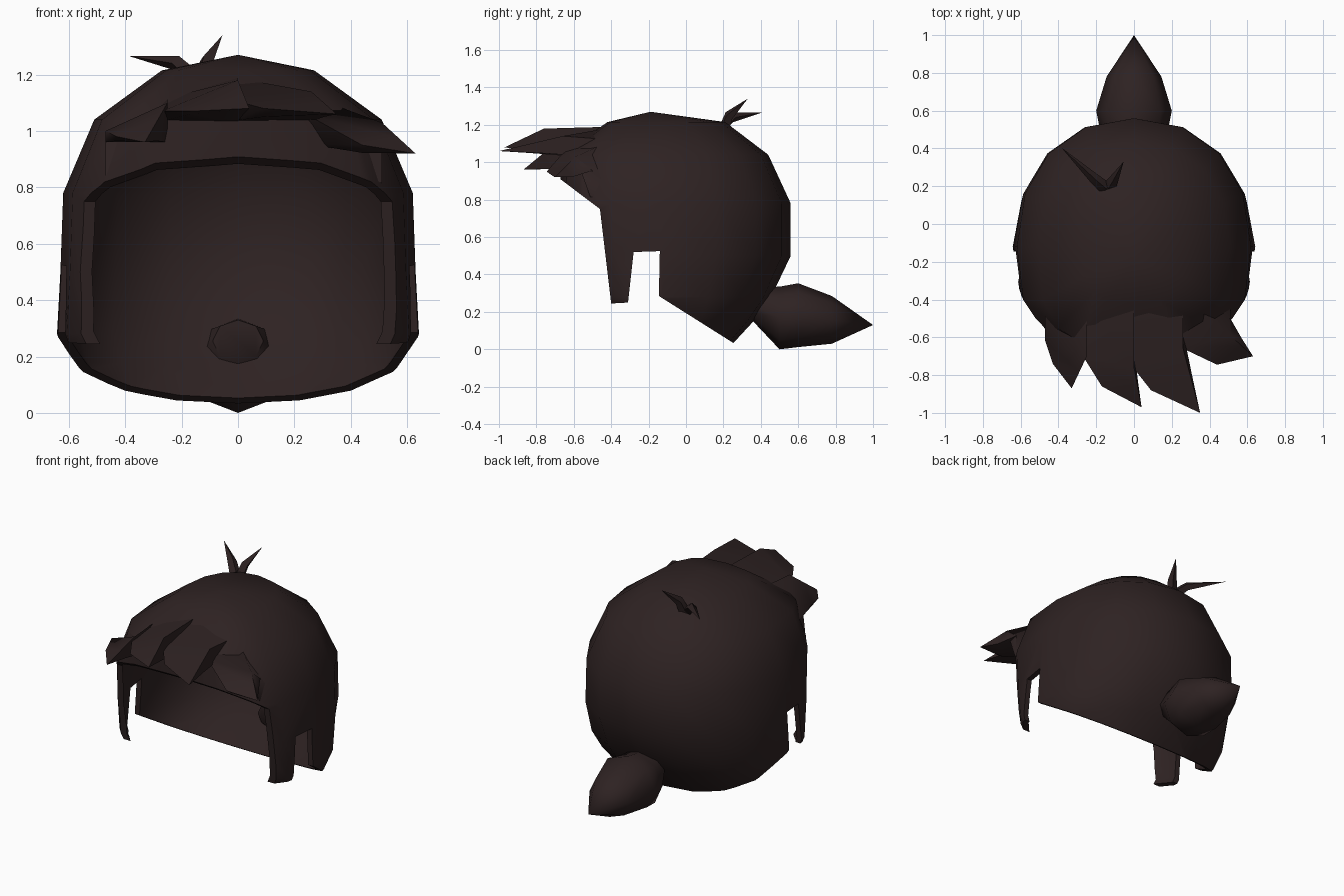
import bpy, bmesh, math
from mathutils import Vector

if "Cube" in bpy.data.objects:
    bpy.data.objects.remove(bpy.data.objects["Cube"])

HAIR = (0.027, 0.016, 0.016, 1)
mat = bpy.data.materials.new("dark brown hair")
mat.use_nodes = True
mat.diffuse_color = HAIR
bsdf = mat.node_tree.nodes["Principled BSDF"]
bsdf.inputs["Base Color"].default_value = HAIR
bsdf.inputs["Roughness"].default_value = 0.8


def loft(name, sections):
    """Skin a list of rings; a ring with one point closes to a tip."""
    bm = bmesh.new()
    rings = [[bm.verts.new(p) for p in s] for s in sections]
    for a, b in zip(rings, rings[1:]):
        n = max(len(a), len(b))
        for i in range(n):
            j = (i + 1) % n
            if len(a) == 1:
                bm.faces.new((a[0], b[i], b[j]))
            elif len(b) == 1:
                bm.faces.new((a[i], a[j], b[0]))
            else:
                bm.faces.new((a[i], a[j], b[j], b[i]))
    for r in (rings[0], rings[-1]):
        if len(r) > 2:
            bm.faces.new(r)
    bmesh.ops.recalc_face_normals(bm, faces=bm.faces)
    mesh = bpy.data.meshes.new(name)
    bm.to_mesh(mesh)
    bm.free()
    obj = bpy.data.objects.new(name, mesh)
    bpy.context.collection.objects.link(obj)
    mesh.materials.append(mat)
    return obj


def activate(obj):
    bpy.ops.object.select_all(action='DESELECT')
    obj.select_set(True)
    bpy.context.view_layer.objects.active = obj


def smooth(obj, degrees=45):
    activate(obj)
    bpy.ops.object.shade_smooth_by_angle(angle=math.radians(degrees))


# Hair cap: egg-shaped rings given as height, half width, front y, back y
MID_Y = -0.12


def cap_ring(z, half, front, back, sides=16):
    pts = []
    for i in range(sides):
        a = math.tau * i / sides
        c, s = math.cos(a), math.sin(a)
        e = 0.92 if s > 0 else 0.7
        depth = back - MID_Y if s > 0 else MID_Y - front
        pts.append((half * math.copysign(abs(c) ** e, c),
                    MID_Y + depth * math.copysign(abs(s) ** e, s), z))
    return pts


profile = [
    (1.215, 0.27, -0.42, 0.21),
    (1.04, 0.51, -0.67, 0.44),
    (0.78, 0.62, -0.67, 0.56),
    (0.50, 0.63, -0.63, 0.56),
    (0.28, 0.642, -0.56, 0.455),
    (0.16, 0.60, -0.50, 0.37),
    (0.03, 0.52, -0.45, 0.25),
    (-0.15, 0.36, -0.40, 0.10),
]
cap = loft("hair_cap", [[(0, -0.19, 1.27)]] + [cap_ring(*p) for p in profile]
           + [[(0, MID_Y, -0.2)]])

# Side profile of the face opening, sideburns, ear notches and nape
opening = [(-0.95, 1.12), (-0.46, 0.75), (-0.40, 0.245), (-0.31, 0.25),
           (-0.28, 0.52), (-0.14, 0.525), (-0.145, 0.285), (0.60, -0.185),
           (0.60, -0.5), (-0.95, -0.5)]
cutter = loft("opening_cutter", [[(x, y, z) for y, z in opening] for x in (-1, 1)])
cutter.hide_render = True

activate(cap)
shell = cap.modifiers.new("shell", 'SOLIDIFY')
shell.thickness = 0.035
shell.offset = -1
cut = cap.modifiers.new("cut", 'BOOLEAN')
cut.operation = 'DIFFERENCE'
cut.solver = 'EXACT'
cut.object = cutter
for m in ("shell", "cut"):
    bpy.ops.object.modifier_apply(modifier=m)
bpy.data.objects.remove(cutter)
smooth(cap, 40)


# Fringe locks: rooted on the crown, hung from the brow rim, swept to the left
def crown(x, y=-0.37):
    r = 1 - (x / 0.64) ** 2 - ((y - MID_Y) / 0.6) ** 2
    return Vector((x, y, 0.5 + 0.76 * math.sqrt(max(r, 0))))


def brow(x):
    y = MID_Y - 0.535 * (1 - (abs(x) / 0.62) ** 2.8) ** 0.36
    return Vector((x, y, 0.775 + 0.75 * (-0.46 - y)))


def lock(name, left, right, elbow, tip):
    left, right, elbow, tip = map(Vector, (left, right, elbow, tip))

    def section(a, b, drop):
        low = (a.z + b.z) / 2 - drop
        return [a, b, Vector((b.x, b.y + drop, low)), Vector((a.x, a.y + drop, low))]

    root = [crown(left.x), crown(right.x), brow(right.x), brow(left.x)]
    smooth(loft(name, [root, section(left, right, 0.09),
                       section(elbow, right.lerp(tip, 0.5), 0.04), [tip]]), 65)


lock("fringe_lock_right", (-0.47, -0.62, 1.0), (-0.25, -0.70, 1.10),
     (-0.43, -0.74, 0.98), (-0.33, -0.87, 0.96))
lock("fringe_lock_mid_right", (-0.27, -0.70, 1.07), (0.0, -0.76, 1.18),
     (-0.17, -0.86, 1.07), (0.04, -0.97, 1.08))
lock("fringe_lock_mid_left", (-0.02, -0.74, 1.11), (0.26, -0.66, 1.14),
     (0.09, -0.88, 1.08), (0.35, -1.0, 1.06))
lock("fringe_lock_left", (0.24, -0.65, 1.06), (0.51, -0.59, 1.03),
     (0.44, -0.745, 0.95), (0.63, -0.70, 0.92))


# Tail at the nape: rings given as y, half width, bottom, top
def tail_ring(y, half, low, high, sides=8):
    mid, tall = (low + high) / 2, (high - low) / 2
    return [(half * math.cos(math.tau * i / sides), y,
             mid + tall * math.sin(math.tau * i / sides)) for i in range(sides)]


tail = [(0.33, 0.09, 0.18, 0.33), (0.50, 0.18, 0.0, 0.335),
        (0.60, 0.20, 0.012, 0.353), (0.78, 0.145, 0.03, 0.285)]
smooth(loft("nape_tail", [tail_ring(*t) for t in tail] + [[(0, 1.0, 0.13)]]), 50)


# Two stray sprouts on the crown
def sprout(name, root, bend, tip, width):
    root, bend, tip = map(Vector, (root, bend, tip))

    def ring(centre, w):
        turn = (tip - root).to_track_quat('Z', 'Y')
        return [centre + turn @ Vector((w * math.cos(math.tau * i / 4),
                                        w * math.sin(math.tau * i / 4), 0))
                for i in range(4)]
    smooth(loft(name, [ring(root, width), ring(bend, width * 0.8), [tip]]), 50)


sprout("crown_sprout_up", (-0.13, 0.20, 1.17), (-0.11, 0.23, 1.25),
       (-0.055, 0.33, 1.34), 0.034)
sprout("crown_sprout_side", (-0.15, 0.19, 1.18), (-0.215, 0.245, 1.24),
       (-0.385, 0.405, 1.265), 0.034)
